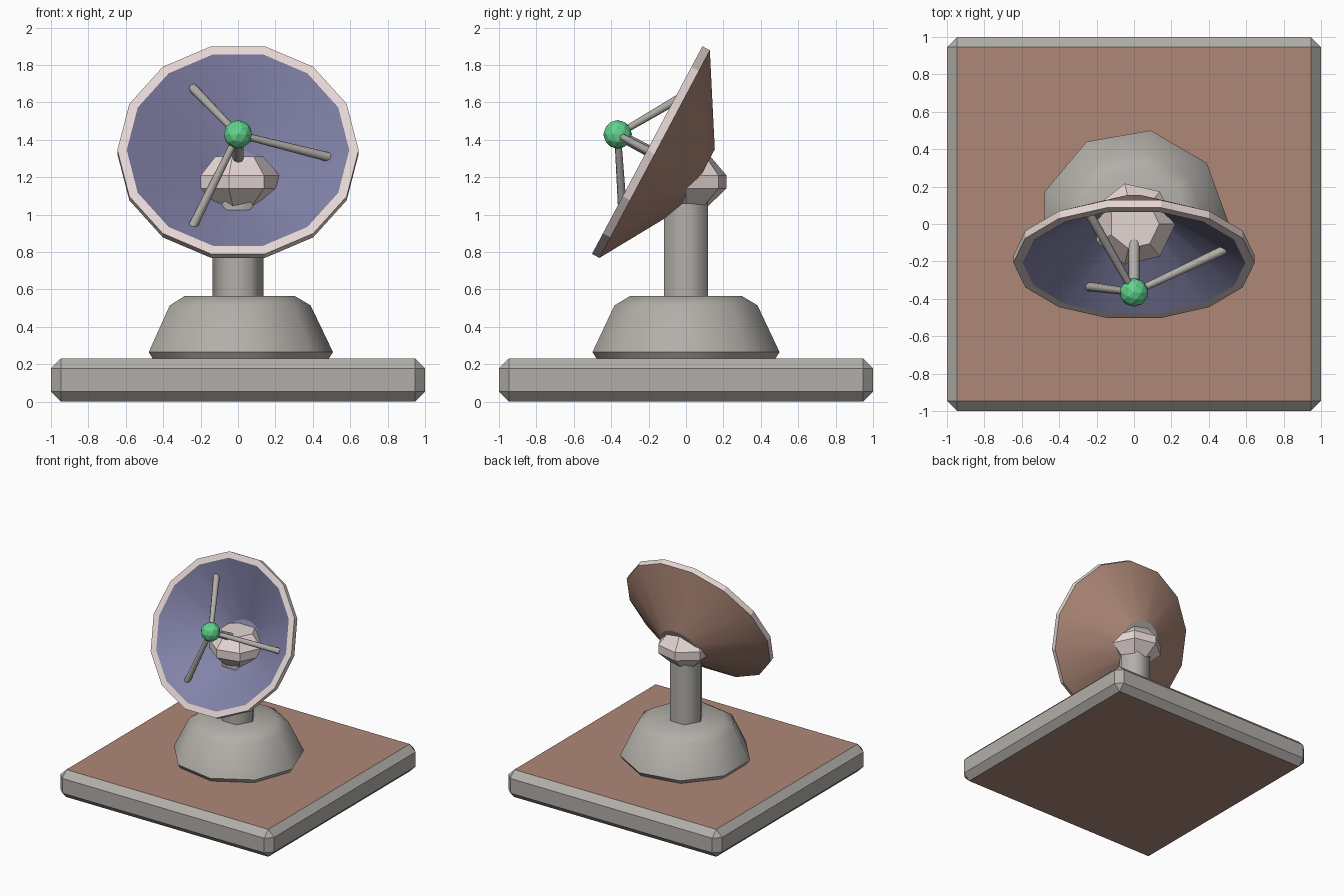
import bpy, bmesh, math
from mathutils import Matrix, Vector

if "Cube" in bpy.data.objects:
    bpy.data.objects.remove(bpy.data.objects["Cube"])


def material(name, rgb):
    m = bpy.data.materials.new(name)
    m.diffuse_color = (*rgb, 1)
    m.use_nodes = True
    m.node_tree.nodes["Principled BSDF"].inputs["Base Color"].default_value = m.diffuse_color
    return m


GREY = material("grey metal", (0.45, 0.43, 0.40))
BROWN = material("brown", (0.42, 0.245, 0.185))
PINK = material("pale pink", (0.78, 0.67, 0.65))
BLUE = material("muted blue", (0.225, 0.225, 0.40))
GREEN = material("green", (0.12, 0.66, 0.27))


def finish(name, bm, mats, smooth=None):
    mesh = bpy.data.meshes.new(name)
    bm.to_mesh(mesh)
    bm.free()
    for m in mats:
        mesh.materials.append(m)
    ob = bpy.data.objects.new(name, mesh)
    bpy.context.collection.objects.link(ob)
    if smooth:
        bpy.ops.object.select_all(action='DESELECT')
        ob.select_set(True)
        bpy.context.view_layer.objects.active = ob
        bpy.ops.object.shade_smooth_by_angle(angle=math.radians(smooth))
    return ob


def lathe(name, profile, sides, mats, smooth=None, matrix=Matrix(), bands=None):
    """Spin (radius, height) rings; bands = material index of start cap, each band, end cap."""
    bm = bmesh.new()
    bands = bands or [0] * (len(profile) + 1)
    rings = []
    for r, z in profile:
        angles = [math.tau * i / sides for i in range(sides)]
        rings.append([bm.verts.new((r * math.cos(a), r * math.sin(a), z)) for a in angles])
    bm.faces.new(rings[0][::-1]).material_index = bands[0]
    for k in range(len(rings) - 1):
        a, b = rings[k], rings[k + 1]
        for i in range(sides):
            j = (i + 1) % sides
            bm.faces.new((a[i], a[j], b[j], b[i])).material_index = bands[k + 1]
    bm.faces.new(rings[-1]).material_index = bands[-1]
    bm.transform(matrix)
    return finish(name, bm, mats, smooth)


def rod(name, start, end, r0, r1):
    d = end - start
    m = Matrix.Translation(start) @ d.to_track_quat('Z', 'Y').to_matrix().to_4x4()
    return lathe(name, [(r0, 0), (r1, d.length)], 8, [GREY], 50, m)


# Chamfered base slab with brown top and bottom panels
H = 0.232
bm = bmesh.new()
bmesh.ops.create_cube(bm, size=1, matrix=Matrix.Translation((0, 0, H / 2)) @ Matrix.Diagonal((2, 2, H, 1)))
bmesh.ops.bevel(bm, geom=bm.edges[:], offset=0.054, segments=1, affect='EDGES')
for f in bm.faces:
    f.material_index = 1 if abs(f.normal.z) > 0.9 else 0
finish("base_slab", bm, [GREY, BROWN])

# Nine-sided pedestal and hexagonal mast
lathe("pedestal", [(0.485, 0.23), (0.508, 0.265), (0.388, 0.515), (0.302, 0.566)], 9, [GREY], 45)
lathe("mast", [(0.137, 0.55), (0.137, 1.1)], 6, [GREY], 62)

# Seven-sided pivot hub
lathe("pivot_hub", [(0.115, 1.04), (0.222, 1.14), (0.222, 1.21), (0.135, 1.31)], 7, [PINK])

# Tilted dish: grey back cap, brown shell, pale rim, blue bowl
tilt = Matrix.Translation((0, -0.2075, 1.345)) @ Matrix.Rotation(math.radians(62), 4, 'X')
dish_profile = [(0.178, -0.317), (0.645, -0.045), (0.645, 0), (0.595, 0), (0.155, -0.288)]
lathe("dish", dish_profile, 14, [GREY, BROWN, PINK, BLUE], 20, tilt, [0, 1, 2, 2, 3, 3])

# Receiver ball on the dish axis
focus = Vector((0, 0, 0.179))
bm = bmesh.new()
bmesh.ops.create_icosphere(bm, subdivisions=2, radius=0.077, matrix=Matrix.Translation(tilt @ focus))
finish("receiver_ball", bm, [GREEN])

# Central feed rod and three support struts
rod("feed_rod", tilt @ Vector((0, 0, -0.25)), tilt @ focus, 0.032, 0.028)
for i in range(3):
    a = math.tau * i / 3
    foot = Vector((0.485 * math.cos(a), 0.485 * math.sin(a), -0.08))
    rod(f"strut_{i + 1}", tilt @ foot, tilt @ focus, 0.025, 0.018)
